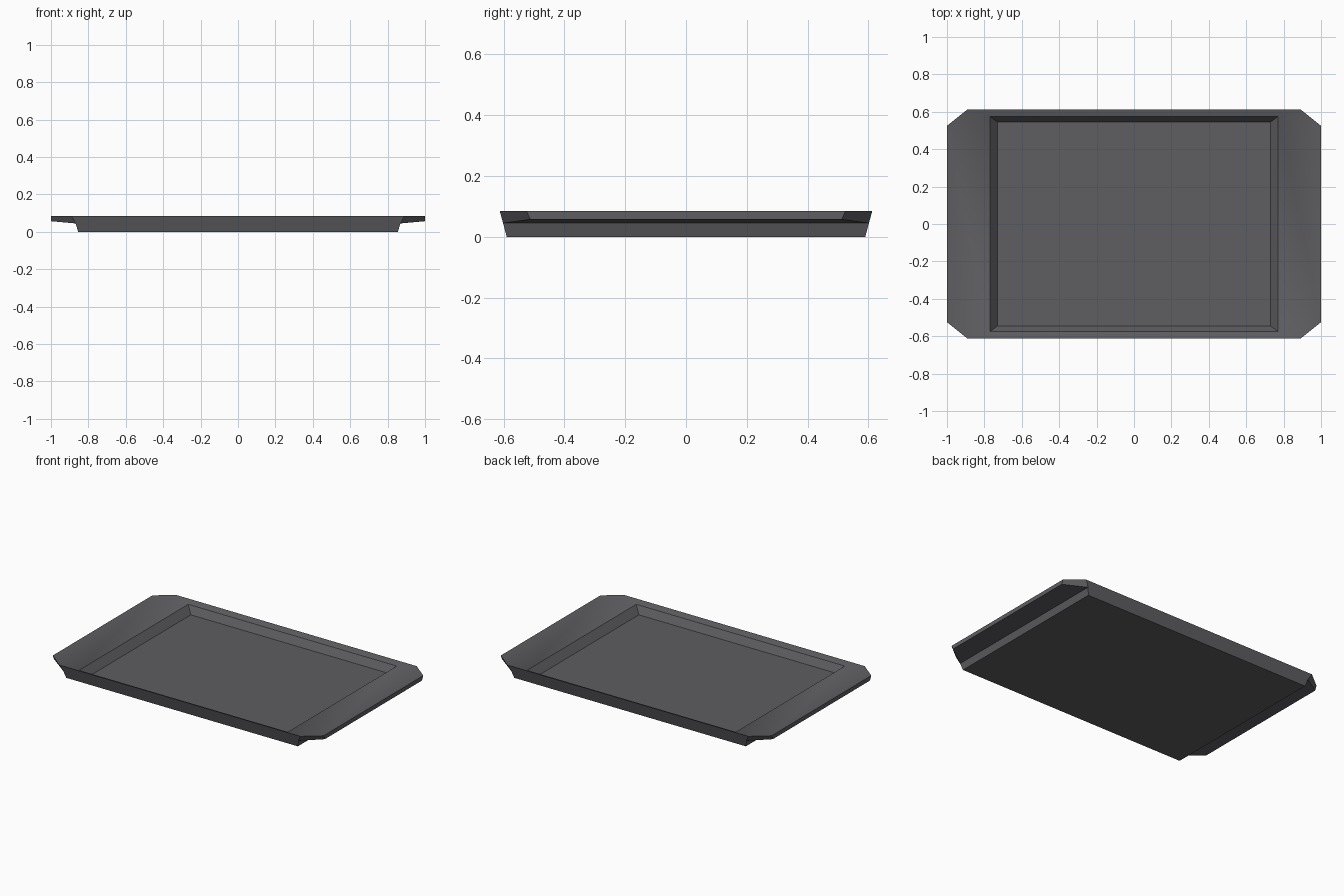
import bpy, bmesh, math

if "Cube" in bpy.data.objects:
    bpy.data.objects.remove(bpy.data.objects["Cube"])

# One dark grey material
mat = bpy.data.materials.new("dark grey")
mat.diffuse_color = (0.112, 0.11, 0.12, 1)
mat.use_nodes = True
mat.node_tree.nodes["Principled BSDF"].inputs["Base Color"].default_value = mat.diffuse_color

# Tray cross-sections: end corner (x, y, z) and side corner (x, y, z)
rings = [
    ((0.855, 0.59, 0.0), (0.855, 0.59, 0.0)),          # base
    ((0.868, 0.602, 0.045), (0.868, 0.602, 0.045)),    # handle root underneath
    ((1.0, 0.512, 0.057), (0.868, 0.602, 0.045)),      # handle lower edge
    ((1.0, 0.525, 0.085), (0.89, 0.613, 0.085)),       # top outer edge
    ((0.77, 0.575, 0.068), (0.77, 0.575, 0.068)),      # recess edge
    ((0.73, 0.545, 0.02), (0.73, 0.545, 0.02)),        # recess floor
]

bm = bmesh.new()
cache = {}


def vert(p):
    if p not in cache:
        cache[p] = bm.verts.new(p)
    return cache[p]


def outline(end, side):
    """Mirror two corner points into an eight-point ring, anticlockwise."""
    pts = []
    for sx, sy in ((1, 1), (-1, 1), (-1, -1), (1, -1)):
        pair = [(sx * p[0], sy * p[1], p[2]) for p in (end, side)]
        pts += pair if sx * sy > 0 else pair[::-1]
    return [vert(p) for p in pts]


def face(verts):
    verts = list(dict.fromkeys(verts))      # merged corners collapse away
    if len(verts) > 2:
        bm.faces.new(verts)


loops = [outline(*r) for r in rings]
for a, b in zip(loops, loops[1:]):
    for i in range(8):
        j = (i + 1) % 8
        face([a[i], a[j], b[j], b[i]])
face(loops[0][::-1])    # underside
face(loops[-1])         # recess floor
bmesh.ops.recalc_face_normals(bm, faces=bm.faces[:])

mesh = bpy.data.meshes.new("tray")
bm.to_mesh(mesh)
bm.free()
mesh.materials.append(mat)
tray = bpy.data.objects.new("tray", mesh)
bpy.context.collection.objects.link(tray)

# Soft rim shading, crisp edges
bpy.context.view_layer.objects.active = tray
tray.select_set(True)
bpy.ops.object.shade_smooth_by_angle(angle=math.radians(30))
